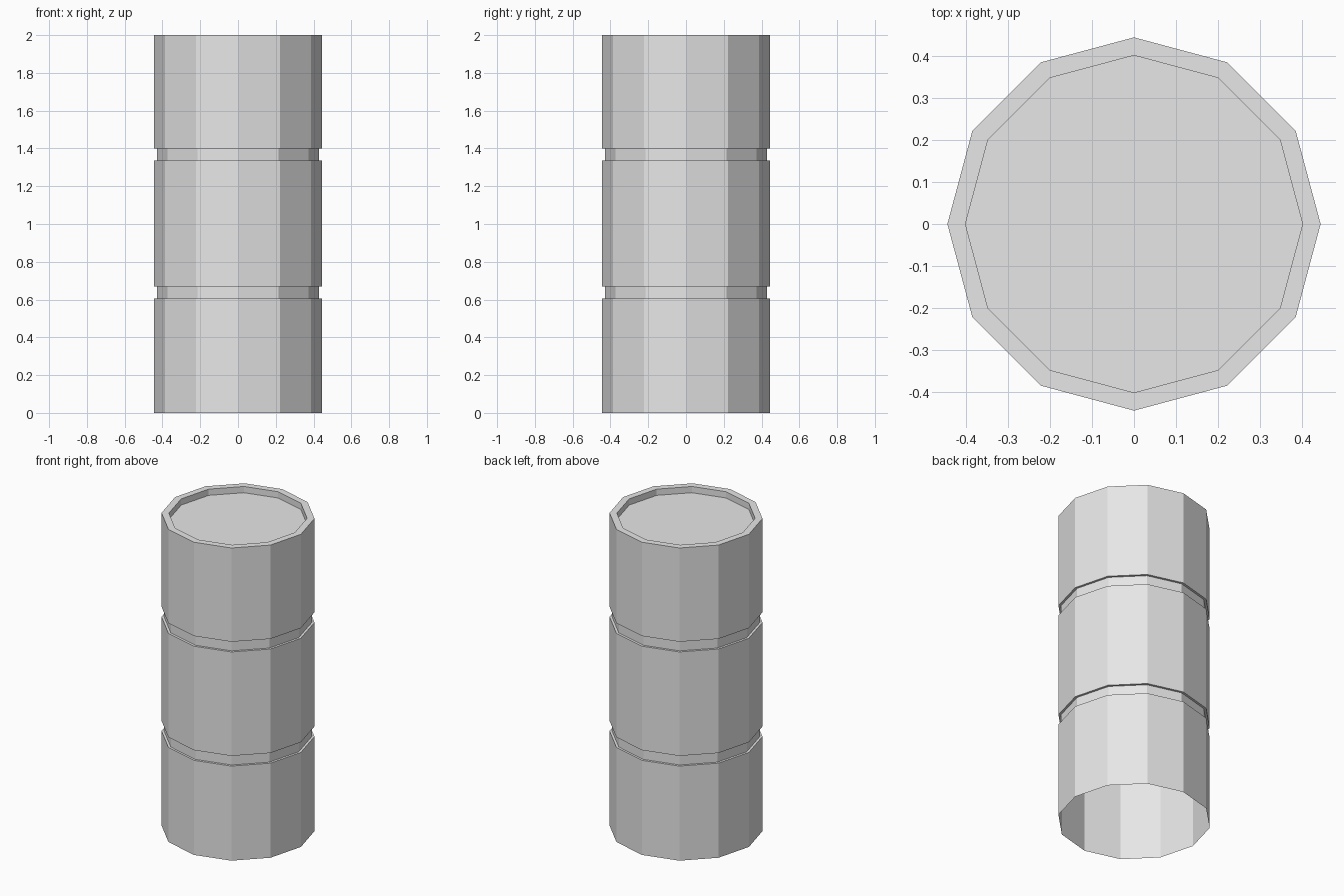
import bpy, bmesh
from math import cos, sin, pi

if "Cube" in bpy.data.objects:
    bpy.data.objects.remove(bpy.data.objects["Cube"])

SIDES = 12
BODY, GROOVE, INNER = 0.445, 0.43, 0.402

# Plain grey paint
paint = bpy.data.materials.new("plain grey")
paint.use_nodes = True
grey = (0.8, 0.8, 0.8, 1)
paint.diffuse_color = grey
paint.node_tree.nodes["Principled BSDF"].inputs["Base Color"].default_value = grey


def ring(bm, radius, z):
    return [bm.verts.new((radius * cos(2 * pi * i / SIDES),
                          radius * sin(2 * pi * i / SIDES), z))
            for i in range(SIDES)]


# Open-bottomed shell: wall with two grooves, rim and recess wall
profile = [(BODY, 0)]
for low, high in ((0.605, 0.67), (1.335, 1.4)):
    profile += [(BODY, low), (GROOVE, low), (GROOVE, high), (BODY, high)]
profile += [(BODY, 2), (INNER, 2), (INNER, 1.96)]

bm = bmesh.new()
rings = [ring(bm, r, z) for r, z in profile]
for a, b in zip(rings, rings[1:]):
    for i in range(SIDES):
        j = (i + 1) % SIDES
        bm.faces.new((a[i], a[j], b[j], b[i]))

# Sunken lid
bm.faces.new(rings[-1])

mesh = bpy.data.meshes.new("barrel")
bm.to_mesh(mesh)
bm.free()
mesh.materials.append(paint)
barrel = bpy.data.objects.new("barrel", mesh)
bpy.context.collection.objects.link(barrel)
